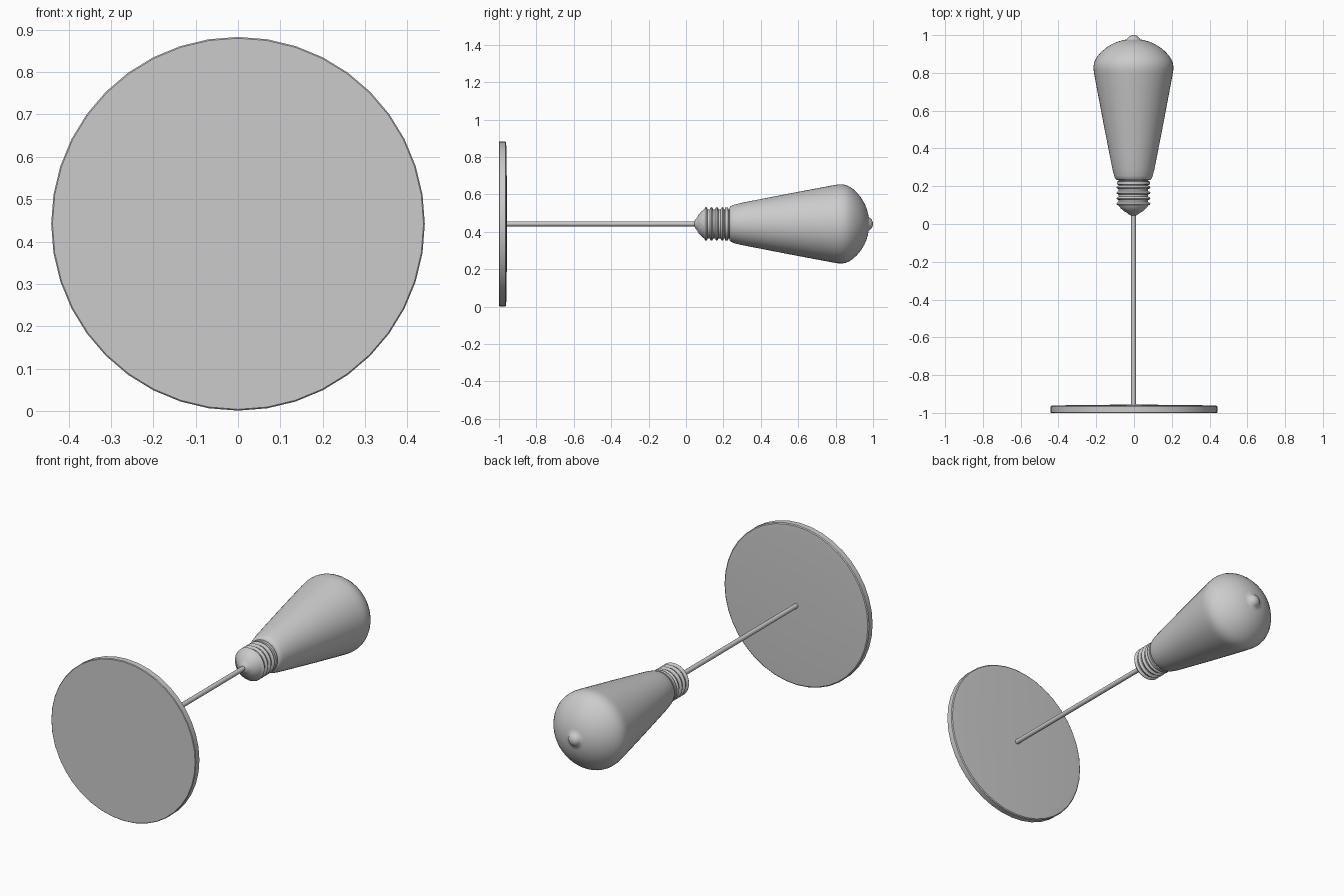
import bpy, bmesh, math

if "Cube" in bpy.data.objects:
    bpy.data.objects.remove(bpy.data.objects["Cube"])

AXIS_Z = 0.442


def lathe(name, profile, sides, x=0.0, smooth=35):
    """Spin (y, radius) points round the horizontal axis; ends are capped."""
    bm = bmesh.new()
    rings = []
    for y, r in profile:
        if r < 1e-5:
            rings.append([bm.verts.new((x, y, AXIS_Z))])
        else:
            rings.append([bm.verts.new((x + r * math.sin(2 * math.pi * i / sides), y,
                                        AXIS_Z + r * math.cos(2 * math.pi * i / sides)))
                          for i in range(sides)])
    for a, b in zip(rings, rings[1:]):
        for i in range(sides):
            j = (i + 1) % sides
            quad = [a[i % len(a)], a[j % len(a)], b[j % len(b)], b[i % len(b)]]
            bm.faces.new(list(dict.fromkeys(quad)))
    for ring in (rings[0], rings[-1]):
        if len(ring) > 1:
            bm.faces.new(ring)
    bmesh.ops.recalc_face_normals(bm, faces=bm.faces)
    mesh = bpy.data.meshes.new(name)
    bm.to_mesh(mesh)
    bm.free()
    obj = bpy.data.objects.new(name, mesh)
    bpy.context.collection.objects.link(obj)
    bpy.ops.object.select_all(action='DESELECT')
    obj.select_set(True)
    bpy.context.view_layer.objects.active = obj
    bpy.ops.object.shade_smooth_by_angle(angle=math.radians(smooth))
    return obj


# Ceiling plate: flat outside, slightly stepped inside
lathe("ceiling_plate", [(-1.0, 0.438), (-0.997, 0.441), (-0.966, 0.441),
                        (-0.962, 0.436), (-0.96, 0.40), (-0.957, 0.14),
                        (-0.956, 0.0)], 40, smooth=30)

# Hanging rod
lathe("rod", [(-0.97, 0.013), (0.07, 0.013)], 16, x=-0.002)

# Screw base: contact tip, cone, four threads and a collar
base = [(0.045, 0.0), (0.046, 0.016), (0.052, 0.026), (0.06, 0.034), (0.066, 0.048),
        (0.082, 0.066), (0.094, 0.076)]
for k in range(4):
    y = 0.107 + 0.029 * k
    base += [(y - 0.009, 0.078), (y - 0.005, 0.087), (y, 0.09),
             (y + 0.005, 0.087), (y + 0.009, 0.078)]
base += [(0.207, 0.078), (0.209, 0.088), (0.225, 0.088), (0.227, 0.078), (0.24, 0.078)]
lathe("screw_base", base, 40, x=-0.003, smooth=50)

# Glass bulb with a small tip
lathe("glass_bulb", [(0.23, 0.07), (0.233, 0.088), (0.24, 0.096), (0.255, 0.102),
                     (0.29, 0.111), (0.36, 0.125), (0.55, 0.162), (0.72, 0.194),
                     (0.79, 0.207), (0.815, 0.211), (0.835, 0.2115), (0.855, 0.208),
                     (0.875, 0.199), (0.895, 0.185), (0.915, 0.166), (0.935, 0.142),
                     (0.952, 0.114), (0.965, 0.085), (0.973, 0.057), (0.977, 0.036),
                     (0.984, 0.032), (0.993, 0.023), (0.998, 0.012), (1.0, 0.0)],
      48, x=-0.003, smooth=60)
